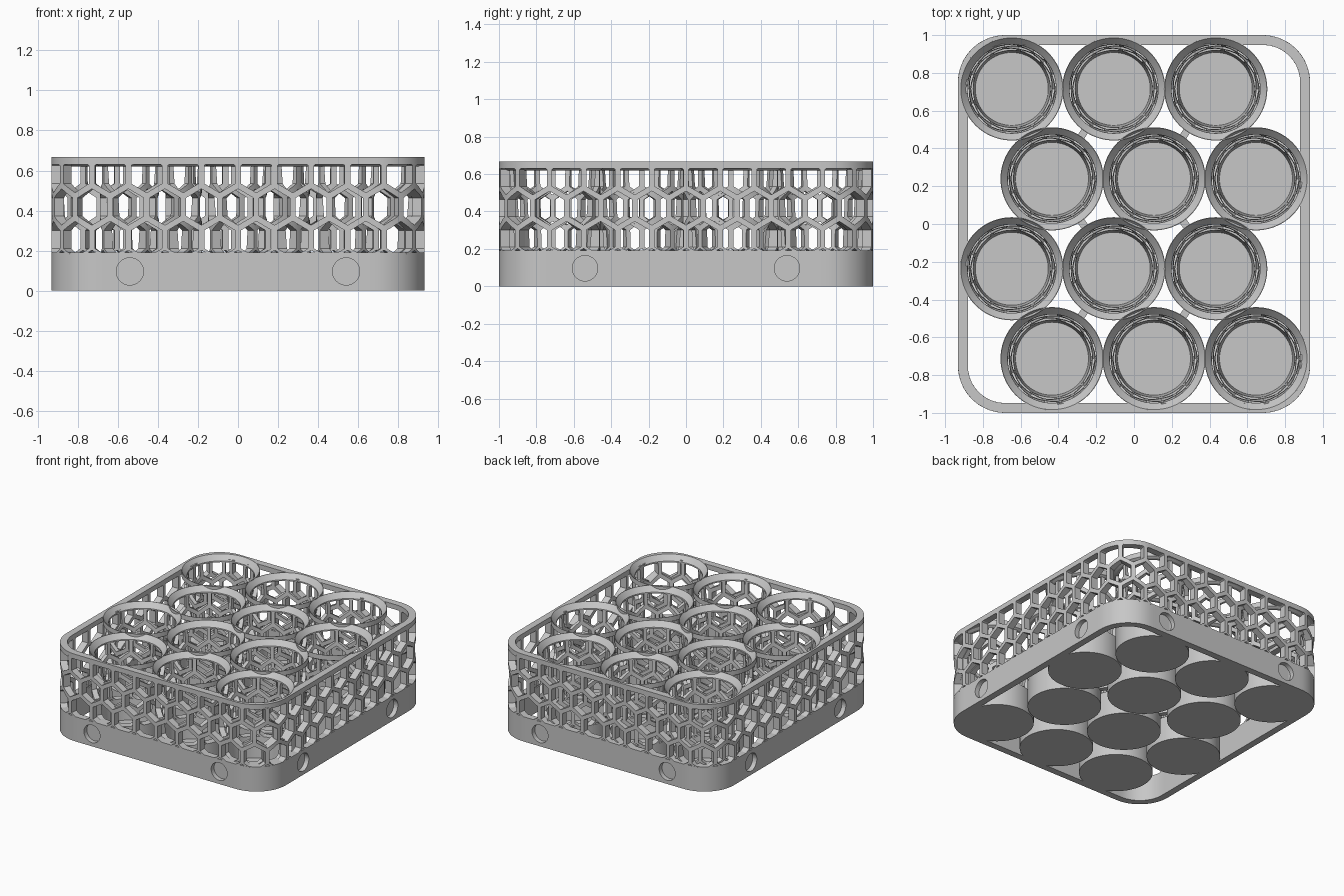
import bpy, bmesh
from math import sin, cos, pi, tau, atan2
from mathutils import Vector

if "Cube" in bpy.data.objects:
    bpy.data.objects.remove(bpy.data.objects["Cube"])

grey = bpy.data.materials.new("plain grey")
grey.use_nodes = True
colour = (0.57, 0.57, 0.57, 1)
grey.diffuse_color = colour
grey.node_tree.nodes["Principled BSDF"].inputs["Base Color"].default_value = colour

HALF_X, HALF_Y, CORNER, WALL = 0.932, 1.0, 0.25, 0.052
TOP, RIM_Z, BASE_Z = 0.668, 0.63, 0.19
CUP_R, FLARE_R, FLOOR_Z = 0.256, 0.273, 0.03


def finish(bm, name):
    bmesh.ops.remove_doubles(bm, verts=bm.verts, dist=1e-5)
    bmesh.ops.recalc_face_normals(bm, faces=bm.faces)
    mesh = bpy.data.meshes.new(name)
    bm.to_mesh(mesh)
    bm.free()
    mesh.materials.append(grey)
    ob = bpy.data.objects.new(name, mesh)
    bpy.context.collection.objects.link(ob)
    smooth(ob)
    return ob


def smooth(ob):
    bpy.ops.object.select_all(action="DESELECT")
    ob.select_set(True)
    bpy.context.view_layer.objects.active = ob
    bpy.ops.object.shade_smooth_by_angle()


# Paths: a rounded rectangle measured by inset, and a circle measured by radius
side_x, side_y, arc = 2 * (HALF_X - CORNER), 2 * (HALF_Y - CORNER), CORNER * pi / 2
SEGMENTS = [(side_x / 2, False), (arc, True), (side_y, False), (arc, True),
            (side_x, False), (arc, True), (side_y, False), (arc, True), (side_x / 2, False)]
LENGTH = sum(s[0] for s in SEGMENTS)


def frame_path(u, inset, z):
    left, pos, ang = u % 1 * LENGTH, Vector((0, -HALF_Y)), 0
    for length, turning in SEGMENTS:
        step = min(left, length)
        if turning:
            centre = pos + CORNER * Vector((-sin(ang), cos(ang)))
            ang += step / CORNER
            pos = centre + CORNER * Vector((sin(ang), -cos(ang)))
        else:
            pos = pos + step * Vector((cos(ang), sin(ang)))
        left -= step
        if left <= 0:
            break
    pos = pos - inset * Vector((sin(ang), -cos(ang)))
    return Vector((pos.x, pos.y, z))


def cup_path(u, radius, z):
    return Vector((radius * cos(u * tau), radius * sin(u * tau), z))


# Sweep a closed profile of (inset or radius, height) around a path
def sweep(name, profile, path, steps):
    bm = bmesh.new()
    rings = [[bm.verts.new(path(i / steps, d, z)) for d, z in profile] for i in range(steps)]
    n = len(profile)
    for i in range(steps):
        a, b = rings[i], rings[(i + 1) % steps]
        for k in range(n):
            m = (k + 1) % n
            if profile[k][0] == 0 and profile[m][0] == 0 and path is cup_path:
                continue
            bm.faces.new((a[k], b[k], b[m], a[m]))
    return finish(bm, name)


# Honeycomb of three rows, trimmed flat, thickened and bent onto a path
def honeycomb(name, cells, low, high, bend, hole):
    side, middle = 0.108, 0.418
    bm = bmesh.new()
    for row in (-1, 0, 1):
        for c in range(cells):
            cx, cz = c + 0.5 * (row % 2), middle + row * 1.5 * side
            rings = []
            for scale in (1, hole):
                rings.append([bm.verts.new((cx + scale * sin(k * pi / 3) / 3 ** 0.5, 0,
                                            cz + scale * side * cos(k * pi / 3))) for k in range(6)])
            outer, inner = rings
            for k in range(6):
                m = (k + 1) % 6
                bm.faces.new((outer[k], outer[m], inner[m], inner[k]))
    bmesh.ops.remove_doubles(bm, verts=bm.verts, dist=1e-4)
    # Extra upright cuts let the struts follow the curve
    cuts = [((0, 0, low), (0, 0, -1), True), ((0, 0, high), (0, 0, 1), True)]
    cuts += [((i / 4, 0, 0), (1, 0, 0), False) for i in range(4 * cells + 2)]
    for point, normal, clear in cuts:
        bmesh.ops.bisect_plane(bm, geom=bm.verts[:] + bm.edges[:] + bm.faces[:], dist=1e-4,
                               plane_co=point, plane_no=normal, clear_outer=clear)
    new = bmesh.ops.extrude_face_region(bm, geom=bm.faces[:], use_keep_orig=True)["geom"]
    for v in new:
        if isinstance(v, bmesh.types.BMVert):
            v.co.y = 1
    for v in bm.verts:
        v.co = bend(v.co.x / cells, v.co.y, v.co.z)
    return finish(bm, name)


# Subtract a cone or cylinder from a part
def cut(target, r1, r2, depth, location, rotation=(0, 0, 0)):
    bpy.ops.mesh.primitive_cone_add(vertices=48, radius1=r1, radius2=r2, depth=depth,
                                    location=location, rotation=rotation)
    cutter = bpy.context.object
    cutter.hide_render = True
    cutter.data.materials.append(grey)
    mod = target.modifiers.new("cut", "BOOLEAN")
    mod.operation, mod.solver, mod.object = "DIFFERENCE", "EXACT", cutter
    graph = bpy.context.evaluated_depsgraph_get()
    mesh = bpy.data.meshes.new_from_object(target.evaluated_get(graph))
    target.modifiers.clear()
    target.data = mesh
    bpy.data.objects.remove(cutter)


# Cup positions: four rows, alternately shifted
PITCH = 0.54
centres = []
for row in range(4):
    y = 0.715 - row * 0.476
    for col in (-1, 0, 1):
        centres.append(Vector((col * PITCH + (-0.107 if row % 2 == 0 else 0.106), y, 0)))

# Outer frame: solid base band with round pockets
base = sweep("frame_base", [(0, 0), (0, BASE_Z), (WALL, BASE_Z), (WALL, 0)], frame_path, 200)
for s in (-1, 1):
    for t in (-1, 1):
        cut(base, 0.068, 0.068, 0.07, (t * 0.54, s * HALF_Y, 0.096), (pi / 2, 0, 0))
        cut(base, 0.068, 0.068, 0.07, (s * HALF_X, t * 0.54, 0.096), (0, pi / 2, 0))
smooth(base)

# Outer frame: honeycomb wall
honeycomb("frame_honeycomb", 40, BASE_Z - 0.01, RIM_Z + 0.01,
          lambda u, t, z: frame_path(u, t * WALL, z), 0.84)

# Outer frame: top rim, cut away where the flared cups reach into it
rim = sweep("frame_rim", [(0, RIM_Z), (0, TOP), (WALL, TOP), (WALL, RIM_Z)], frame_path, 200)
for c in centres:
    if abs(c.x) > 0.5 or abs(c.y) > 0.5:
        cut(rim, 0.225, 0.305, 0.08, (c.x, c.y, 0.66))
smooth(rim)


# Cups: solid foot, honeycomb wall and flared lip
def inner_radius(z):
    return 0.193 + (z - FLOOR_Z) * 0.07


foot = sweep("cup_foot", [(0, 0), (CUP_R, 0), (CUP_R, BASE_Z), (inner_radius(BASE_Z), BASE_Z),
                          (inner_radius(FLOOR_Z), FLOOR_Z), (0, FLOOR_Z)], cup_path, 72)
wall = honeycomb("cup_honeycomb", 9, BASE_Z - 0.01, RIM_Z - 0.005,
                 lambda u, t, z: cup_path(u, CUP_R + t * (inner_radius(z) - CUP_R), z), 0.84)
lip = sweep("cup_lip", [(CUP_R, 0.62), (FLARE_R, RIM_Z), (FLARE_R, TOP), (FLARE_R - 0.003, TOP),
                        (0.235, RIM_Z), (inner_radius(0.62), 0.62)], cup_path, 72)
for part in (foot, wall, lip):
    part.location = centres[0]
    for c in centres[1:]:
        copy = part.copy()
        copy.location = c
        bpy.context.collection.objects.link(copy)

# Short ties joining neighbouring cups
for i, a in enumerate(centres):
    for b in centres[i + 1:]:
        gap = b - a
        if gap.length < 0.6:
            bpy.ops.mesh.primitive_cube_add(size=1, location=(a + b) / 2 + Vector((0, 0, 0.14)),
                                            rotation=(0, 0, atan2(gap.y, gap.x)))
            tie = bpy.context.object
            tie.name = "cup_tie"
            tie.scale = (gap.length - 2 * CUP_R + 0.03, 0.04, 0.09)
            tie.data.materials.append(grey)
